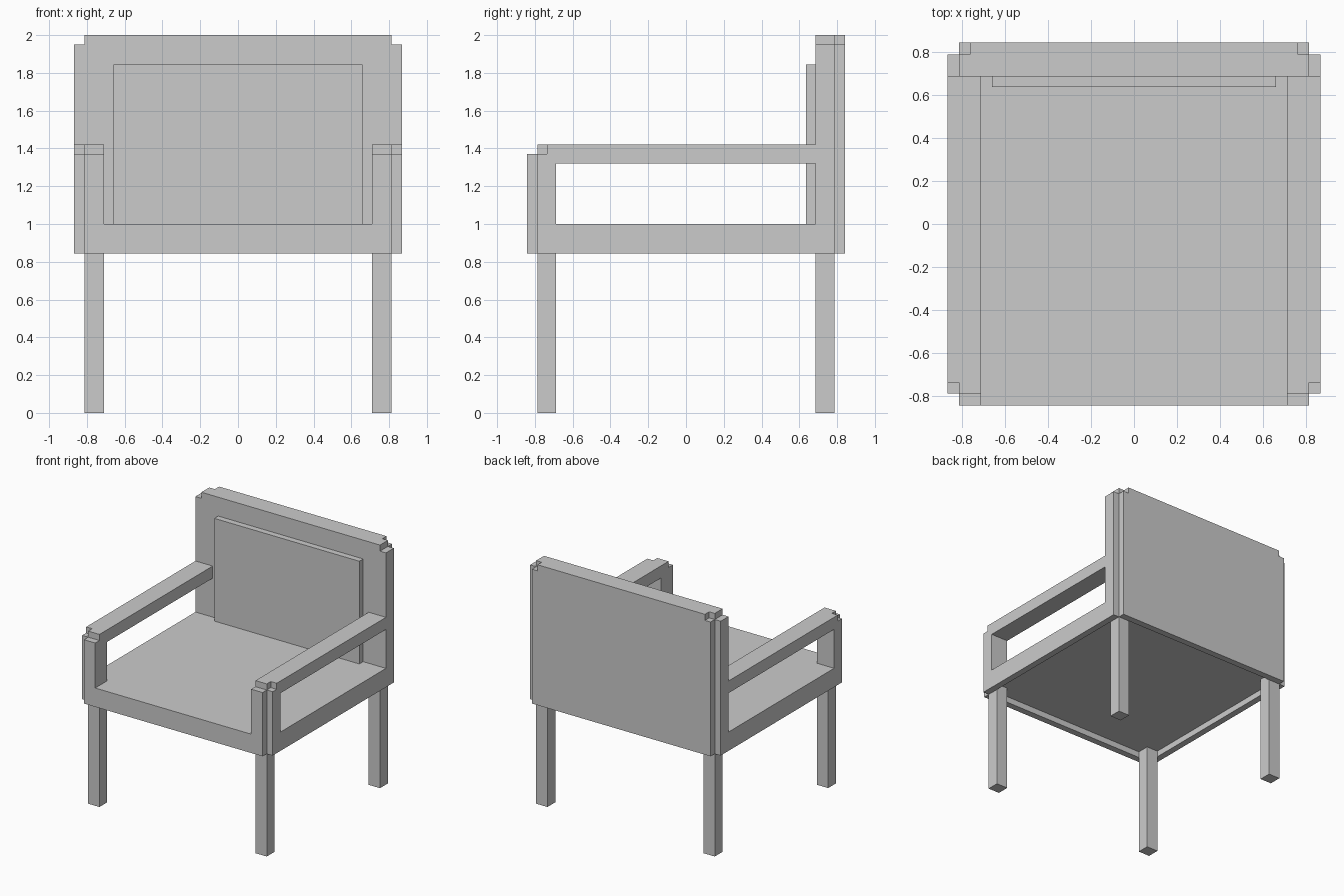
import bpy
from mathutils import Matrix, Vector

if "Cube" in bpy.data.objects:
    bpy.data.objects.remove(bpy.data.objects["Cube"])


def box(name, x, y, z):
    bpy.ops.mesh.primitive_cube_add(size=1)
    ob = bpy.context.object
    ob.name = ob.data.name = name
    size = Vector((x[1] - x[0], y[1] - y[0], z[1] - z[0]))
    mid = Vector((sum(x), sum(y), sum(z))) / 2
    ob.data.transform(Matrix.Translation(mid) @ Matrix.Diagonal(size).to_4x4())
    return ob


def panel(name, outlines, axis, lo, hi):
    """Flat panel cut from closed outlines (a second outline is a hole), thick along axis."""
    cu = bpy.data.curves.new(name + "_profile", 'CURVE')
    cu.dimensions = '2D'
    cu.fill_mode = 'BOTH'
    cu.extrude = (hi - lo) / 2
    for pts in outlines:
        sp = cu.splines.new('POLY')
        sp.points.add(len(pts) - 1)
        for p, (a, b) in zip(sp.points, pts):
            p.co = (a, b, 0, 1)
        sp.use_cyclic_u = True
        sp.use_smooth = False
    tmp = bpy.data.objects.new(name + "_profile", cu)
    me = bpy.data.meshes.new_from_object(tmp)
    bpy.data.objects.remove(tmp)
    mid = (lo + hi) / 2
    if axis == 'X':   # outline is (y, z)
        m = Matrix(((0, 0, 1, mid), (1, 0, 0, 0), (0, 1, 0, 0), (0, 0, 0, 1)))
    else:             # outline is (x, z)
        m = Matrix(((1, 0, 0, 0), (0, 0, -1, mid), (0, 1, 0, 0), (0, 0, 0, 1)))
    me.transform(m)
    me.name = name
    ob = bpy.data.objects.new(name, me)
    bpy.context.collection.objects.link(ob)
    return ob


def mirrored(half):
    return half + [(-a, b) for a, b in reversed(half)]


XI, XC, XO = 0.71, 0.813, 0.867    # arm inside, core side, outer side
YC, YO, YB = 0.787, 0.842, 0.685   # core front/back, outer, backrest front
ZB, ZU, ZS = 0.845, 0.895, 1.0     # rim bottom, seat underside, seat top

# Seat slab, backrest and its cushion
box("seat", (-XC, XC), (-YC, YC), (ZU, ZS))
box("backrest", (-XC, XC), (YB, YC), (ZS, 2.0))
box("back_cushion", (-0.66, 0.66), (0.635, YB), (ZS, 1.845))

# Front panel with raised ends, and stepped back panel
panel("front_panel", [mirrored([(XC, ZB), (XC, 1.37), (XI, 1.37), (XI, ZS)])],
      'Y', -YO, -YC)
panel("back_panel", [mirrored([(XC, ZB), (XC, 1.95), (0.762, 1.95), (0.762, 2.0)])],
      'Y', YC, YO)

# Outer side outline with its opening, and the inner arm and post
side = [(-YC, ZB), (YC, ZB), (YC, 1.95), (YB, 1.95), (YB, 1.42),
        (-0.735, 1.42), (-0.735, 1.37), (-YC, 1.37)]
opening = [(-0.687, ZS), (-0.687, 1.32), (YB, 1.32), (YB, ZS)]
arm = [(-YC, ZS), (-0.687, ZS), (-0.687, 1.32), (YB, 1.32), (YB, 1.42), (-YC, 1.42)]

for s, label in ((1, "right"), (-1, "left")):
    panel(label + "_side_panel", [side, opening], 'X', *sorted((s * XC, s * XO)))
    panel(label + "_armrest", [arm], 'X', *sorted((s * XI, s * XC)))
    # Square legs
    xs = sorted((s * XI, s * XC))
    box(label + "_front_leg", xs, (-YC, -0.687), (0, ZU))
    box(label + "_back_leg", xs, (YB, YC), (0, ZU))
